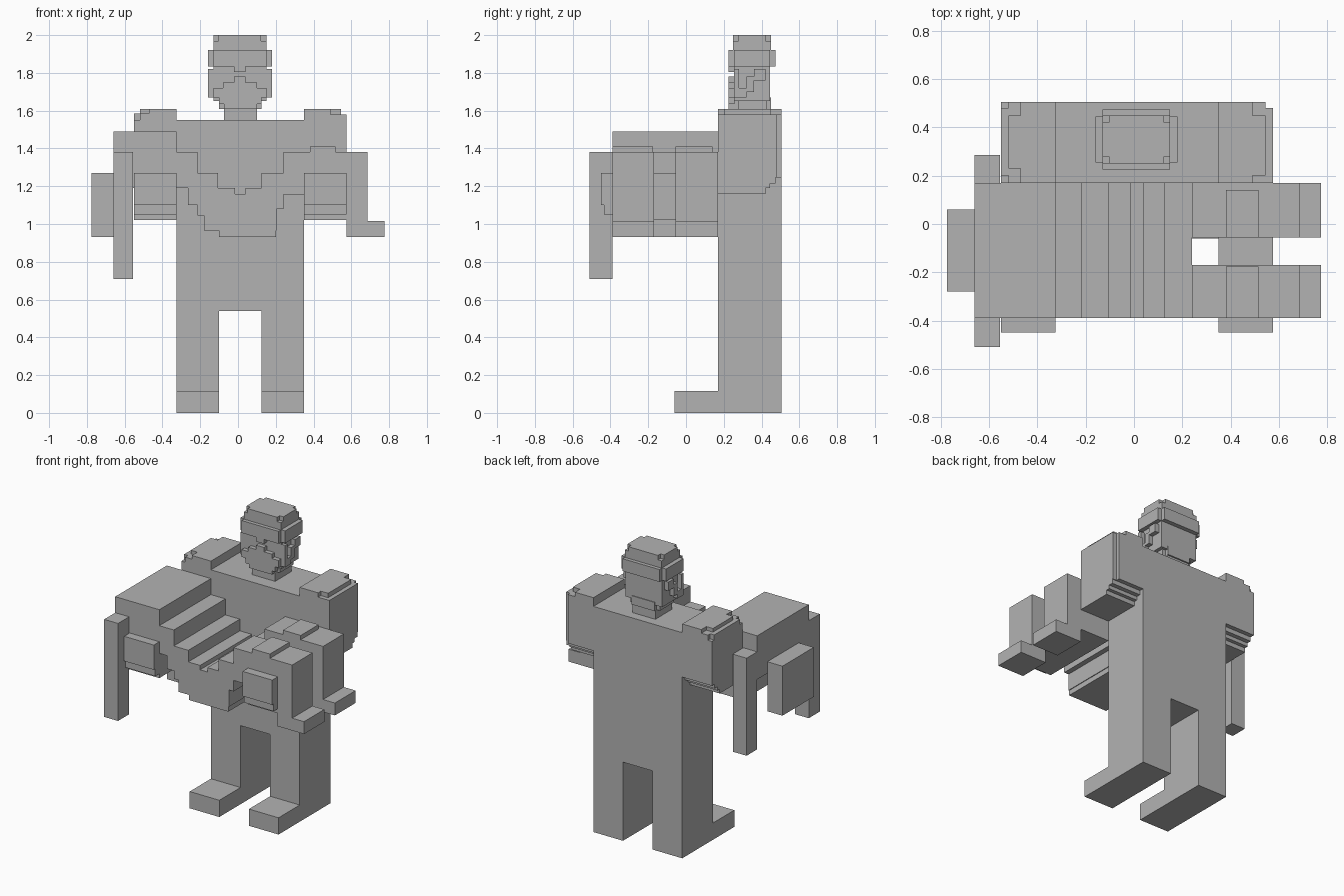
import bpy, bmesh

grey = bpy.data.materials.new("stone_grey")
grey.diffuse_color = (0.45, 0.45, 0.45, 1)


def finish(name, bm):
    bmesh.ops.recalc_face_normals(bm, faces=bm.faces)
    me = bpy.data.meshes.new(name)
    bm.to_mesh(me)
    bm.free()
    me.materials.append(grey)
    ob = bpy.data.objects.new(name, me)
    bpy.context.collection.objects.link(ob)
    return ob


def prism(name, pts, axis, lo, hi):
    """Extrude a 2D outline along an axis ('x': y,z  'y': x,z  'z': x,y)."""
    put = {'x': lambda a, b, c: (c, a, b),
           'y': lambda a, b, c: (a, c, b),
           'z': lambda a, b, c: (a, b, c)}[axis]
    bm = bmesh.new()
    face = bm.faces.new([bm.verts.new(put(a, b, lo)) for a, b in pts])
    ext = bmesh.ops.extrude_face_region(bm, geom=[face], use_keep_orig=True)
    move = put(0, 0, hi - lo)
    bmesh.ops.translate(bm, vec=move,
                        verts=[g for g in ext['geom'] if isinstance(g, bmesh.types.BMVert)])
    return finish(name, bm)


def box(name, x0, x1, y0, y1, z0, z1):
    return prism(name, [(x0, y0), (x1, y0), (x1, y1), (x0, y1)], 'z', z0, z1)


def notched(name, x0, x1, y0, y1, z0, z1, n):
    """Box with square notches cut from its four upright corners."""
    pts = [(x0 + n, y0), (x1 - n, y0), (x1 - n, y0 + n), (x1, y0 + n),
           (x1, y1 - n), (x1 - n, y1 - n), (x1 - n, y1), (x0 + n, y1),
           (x0 + n, y1 - n), (x0, y1 - n), (x0, y0 + n), (x0 + n, y0 + n)]
    return prism(name, pts, 'z', z0, z1)


# Standing figure: trunk with both legs, then feet
prism("trunk_and_legs", [(-.325, 0), (-.10, 0), (-.10, .54), (.125, .54), (.125, 0),
                         (.35, 0), (.35, 1.55), (-.325, 1.55)], 'y', .17, .505)
for side, x0, x1 in (("left", -.325, -.10), ("right", .125, .35)):
    box(side + "_foot", x0, x1, -.06, .17, 0, .115)


# Upper arms with stepped elbows, and forearms reaching forward
def arm_outline(y0, y1, top):
    return [(y0, top), (y0, 1.16), (.42, 1.16), (.42, 1.19), (.445, 1.19),
            (.445, 1.215), (.475, 1.215), (.475, 1.245), (y1, 1.245), (y1, top)]


prism("left_upper_arm", arm_outline(.17, .505, 1.55), 'x', -.55, -.325)
prism("right_upper_arm", arm_outline(.17, .505, 1.55), 'x', .35, .545)
prism("right_arm_side", arm_outline(.17, .48, 1.58), 'x', .545, .575)
prism("left_shoulder", [(-.55, .20), (-.52, .20), (-.52, .17), (-.325, .17), (-.325, .505),
                        (-.52, .505), (-.52, .48), (-.55, .48)], 'z', 1.55, 1.585)
prism("left_shoulder_cap", [(-.52, .23), (-.47, .23), (-.47, .17), (-.325, .17), (-.325, .505),
                            (-.47, .505), (-.47, .45), (-.52, .45)], 'z', 1.585, 1.61)
box("right_shoulder", .35, .545, .17, .505, 1.55, 1.58)
prism("right_shoulder_cap", [(.35, .17), (.49, .17), (.49, .20), (.545, .20), (.545, .45),
                             (.49, .45), (.49, .505), (.35, .505)], 'z', 1.58, 1.61)
for side, x0, x1 in (("left", -.55, -.325), ("right", .35, .575)):
    prism(side + "_forearm", [(-.45, 1.27), (-.45, 1.10), (-.435, 1.10), (-.435, 1.05),
                              (-.39, 1.05), (-.39, 1.02), (.17, 1.02), (.17, 1.27)], 'x', x0, x1)

# Carried figure: sagging body with a stepped outline
prism("carried_body", [
    (-.66, 1.49), (-.325, 1.49), (-.325, 1.38), (-.215, 1.38), (-.215, 1.27), (-.105, 1.27),
    (-.105, 1.19), (-.015, 1.19), (-.015, 1.16), (.04, 1.16), (.04, 1.19), (.125, 1.19),
    (.125, 1.27), (.24, 1.27), (.24, 1.08), (.205, 1.08), (.205, .965), (.20, .965),
    (.20, .93), (-.10, .93), (-.10, .965), (-.18, .965), (-.18, 1.045), (-.215, 1.045),
    (-.215, 1.10), (-.265, 1.10), (-.265, 1.19), (-.66, 1.19)], 'y', -.39, .17)
box("carried_head", -.775, -.66, -.28, .06, .93, 1.27)
for side, y0, y1 in (("front", -.51, -.39), ("back", .17, .285)):
    box("carried_arm_" + side, -.66, -.555, y0, y1, .71, 1.38)

# Carried legs: thigh, hanging shin and foot in one outline, plus a raised knee pad
for side, y0, y1, pad in (("front", -.39, -.17, -.175), ("back", -.055, .17, .14)):
    prism("carried_leg_" + side, [
        (.24, 1.155), (.575, 1.155), (.575, .93), (.775, .93), (.775, 1.015),
        (.685, 1.015), (.685, 1.38), (.24, 1.38)], 'y', y0, y1)
    box("carried_knee_" + side, .38, .515, y0, pad, 1.38, 1.41)

# Head, neck and cap
box("neck", -.075, .10, .26, .44, 1.55, 1.64)
notched("jaw", -.10, .125, .25, .45, 1.61, 1.67, .025)
box("skull", -.13, .15, .255, .445, 1.65, 1.84)
notched("cap_brim", -.16, .18, .225, .475, 1.835, 1.92, .03)
box("cap_band", -.13, .15, .25, .45, 1.92, 1.97)
notched("cap_top", -.13, .15, .25, .45, 1.97, 2.0, .028)
box("nose", -.02, .04, .225, .26, 1.805, 1.84)

# Stepped beard plate and side whiskers
prism("beard", [(-.13, 1.67), (-.10, 1.67), (-.10, 1.635), (-.075, 1.635), (-.075, 1.61),
                (.10, 1.61), (.10, 1.635), (.125, 1.635), (.125, 1.67), (.15, 1.67),
                (.15, 1.72), (.10, 1.72), (.10, 1.75), (.04, 1.75), (.04, 1.78),
                (-.02, 1.78), (-.02, 1.75), (-.08, 1.75), (-.08, 1.72), (-.13, 1.72)],
      'y', .225, .257)
for side, x0, x1 in (("left", -.16, -.13), ("right", .15, .18)):
    prism(side + "_whisker", [(.255, 1.67), (.32, 1.67), (.32, 1.70), (.36, 1.70), (.36, 1.76),
                              (.42, 1.76), (.42, 1.82), (.36, 1.82), (.36, 1.78), (.32, 1.78),
                              (.32, 1.72), (.28, 1.72), (.28, 1.82), (.255, 1.82)], 'x', x0, x1)
